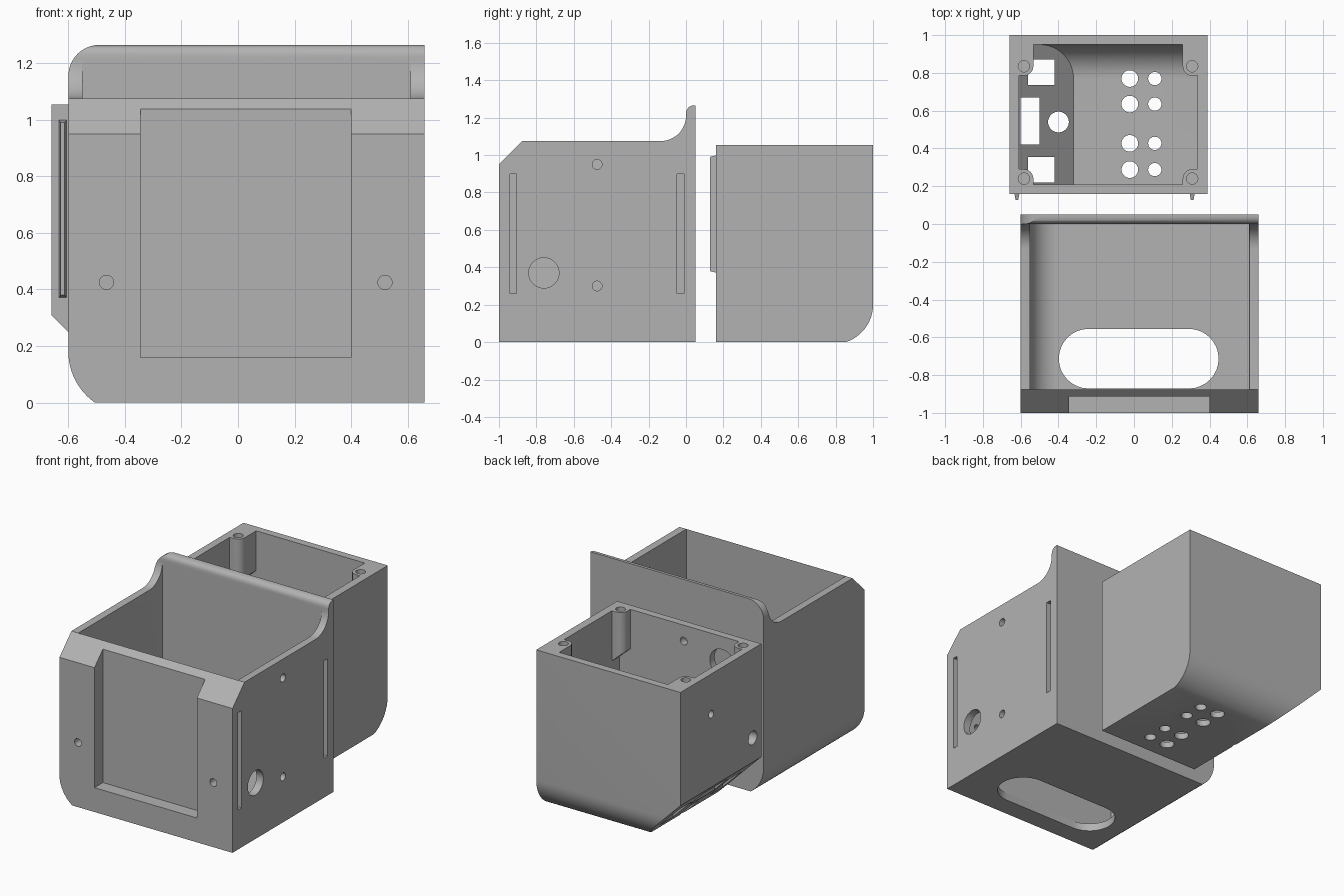
import bpy, bmesh, math

if "Cube" in bpy.data.objects:
    bpy.data.objects.remove(bpy.data.objects["Cube"])

grey = bpy.data.materials.new("plain grey")
grey.diffuse_color = (0.45, 0.45, 0.45, 1)
grey.use_nodes = True
grey.node_tree.nodes["Principled BSDF"].inputs["Base Color"].default_value = grey.diffuse_color


def prism(name, pts, axis, a, b):
    """Extrude a 2D outline along an axis from a to b."""
    place = {'x': lambda p, t: (t, p[0], p[1]),
             'y': lambda p, t: (p[0], t, p[1]),
             'z': lambda p, t: (p[0], p[1], t)}[axis]
    bm = bmesh.new()
    lo = [bm.verts.new(place(p, a)) for p in pts]
    hi = [bm.verts.new(place(p, b)) for p in pts]
    n = len(pts)
    bm.faces.new(lo)
    bm.faces.new(hi)
    for i in range(n):
        bm.faces.new((lo[i], lo[(i + 1) % n], hi[(i + 1) % n], hi[i]))
    bmesh.ops.recalc_face_normals(bm, faces=bm.faces)
    me = bpy.data.meshes.new(name)
    bm.to_mesh(me)
    bm.free()
    me.materials.append(grey)
    ob = bpy.data.objects.new(name, me)
    bpy.context.collection.objects.link(ob)
    return ob


def arc(cx, cy, r, d0, d1, n=12):
    return [(cx + r * math.cos(math.radians(d0 + (d1 - d0) * i / n)),
             cy + r * math.sin(math.radians(d0 + (d1 - d0) * i / n))) for i in range(n + 1)]


def circle(cx, cy, r, n=32):
    return arc(cx, cy, r, 0, 360, n)[:-1]


def rect(u0, u1, v0, v1):
    return [(u0, v0), (u1, v0), (u1, v1), (u0, v1)]


def combine(ob, tool, op='DIFFERENCE'):
    """Apply a boolean and remove the tool."""
    m = ob.modifiers.new("cut", 'BOOLEAN')
    m.object, m.operation, m.solver = tool, op, 'EXACT'
    bpy.context.view_layer.objects.active = ob
    bpy.ops.object.modifier_apply(modifier=m.name)
    bpy.data.objects.remove(tool, do_unlink=True)


def cut(ob, pts, axis, a, b):
    combine(ob, prism("cutter", pts, axis, a, b))


def smooth(ob):
    bpy.ops.object.select_all(action='DESELECT')
    ob.select_set(True)
    bpy.context.view_layer.objects.active = ob
    bpy.ops.object.shade_smooth_by_angle(angle=math.radians(30))


# --- Front bin: side outline with sloped front, swept-up back ---
side = ([(-1, 0), (0.05, 0), (0.05, 1.265)] + arc(0.04, 1.225, 0.04, 90, 180, 6)
        + arc(-0.135, 1.21, 0.135, 0, -90)[0:] + [(-0.875, 1.075), (-1, 0.95)])
front_bin = prism("front_bin", side, 'x', -0.6, 0.66)
# rounded left corners
outline = ([(0.66, -0.0), (0.66, 1.265)] + arc(-0.49, 1.155, 0.11, 90, 180)
           + arc(-0.38, 0.18, 0.22, 180, 234.9))
combine(front_bin, prism("outline", outline, 'y', -1.1, 0.2), 'INTERSECT')
# inner cavity
cavity = [(0.61, 0.05), (0.61, 1.5), (-0.55, 1.5)] + arc(-0.40, 0.20, 0.15, 180, 270)
cut(front_bin, cavity, 'y', -0.875, 0.0)

# rounded inner rims of the side walls
bm = bmesh.new()
bm.from_mesh(front_bin.data)
rim = []
for e in bm.edges:
    p, q = e.verts[0].co, e.verts[1].co
    for x in (-0.55, 0.61):
        if all(abs(v.x - x) < 1e-3 and 1.07 < v.z < 1.22 for v in (p, q)) and abs(p.y - q.y) > 1e-4:
            rim.append(e)
bmesh.ops.bevel(bm, geom=rim, offset=0.035, segments=5, profile=0.5,
                affect='EDGES', clamp_overlap=True)
bm.to_mesh(front_bin.data)
bm.free()

# front panel recess, floor slot
cut(front_bin, rect(-0.345, 0.4, 0.16, 1.3), 'y', -1.1, -0.912)
cut(front_bin, arc(0.29, -0.713, 0.158, -90, 90, 16) + arc(-0.24, -0.713, 0.158, 90, 270, 16),
    'z', -0.1, 0.12)
# front screw holes
for x in (-0.465, 0.52):
    cut(front_bin, circle(x, 0.425, 0.025), 'y', -1.1, -0.8)
# side slots and holes
for y in (-0.923, -0.03):
    cut(front_bin, rect(y - 0.018, y + 0.018, 0.26, 0.9), 'x', 0.625, 0.8)
for y, z, r in ((-0.475, 0.95, 0.026), (-0.475, 0.3, 0.026), (-0.76, 0.37, 0.081)):
    cut(front_bin, circle(y, z, r), 'x', 0.55, 0.8)
smooth(front_bin)

# --- Rear box: rounded back bottom edge, chamfered left bottom edge ---
back = [(0.16, 0), (0.16, 1.055), (1, 1.055)] + arc(0.79, 0.2, 0.21, 0, -72.2)
rear_box = prism("rear_box", back, 'x', -0.66, 0.39)
combine(rear_box, prism("chamfer", [(-0.35, 0), (0.5, 0), (0.5, 1.2), (-0.66, 1.2), (-0.66, 0.31)],
                        'y', 0, 1.2), 'INTERSECT')
# cavity, trimmed to follow the chamfer
hollow = prism("hollow", [(0.21, 0.04), (0.21, 1.3), (0.95, 1.3)] + arc(0.77, 0.22, 0.18, 0, -90),
               'x', -0.61, 0.337)
combine(hollow, prism("trim", [(-0.32, 0.04), (0.5, 0.04), (0.5, 1.4), (-0.61, 1.4), (-0.61, 0.33)],
                      'y', 0, 1.2), 'INTERSECT')
combine(rear_box, hollow)
# vent holes in the floor
for y in (0.77, 0.635, 0.427, 0.288):
    cut(rear_box, circle(-0.022, y, 0.044), 'z', -0.1, 0.15)
    cut(rear_box, circle(0.11, y, 0.035), 'z', -0.1, 0.15)
# openings in the sloped underside
for x0, x1, y0, y1 in ((-0.56, -0.42, 0.735, 0.87), (-0.6, -0.5, 0.42, 0.67), (-0.56, -0.42, 0.22, 0.355)):
    cut(rear_box, rect(x0, x1, y0, y1), 'z', -0.1, 0.45)
cut(rear_box, circle(-0.4, 0.54, 0.055), 'z', -0.1, 0.25)
# wall holes
for y, z, r in ((0.68, 0.79, 0.025), (0.25, 0.47, 0.045)):
    cut(rear_box, circle(y, z, r), 'x', -0.8, -0.58)
for x, z, r in ((-0.13, 0.95, 0.025), (-0.41, 0.88, 0.09)):
    cut(rear_box, circle(x, z, r), 'y', 0.1, 0.23)
smooth(rear_box)

# --- Corner screw posts with rounded inner corner and tapered foot ---
for sx, x, wall in ((1, -0.583, -0.615), (-1, 0.308, 0.342)):
    for sy, y, end in ((-1, 0.835, 0.955), (1, 0.24, 0.205)):
        d = 0.05
        curve = [(x + sx * (u - 0), y + sy * v) for u, v in arc(0, 0, d, 0, 90, 10)]
        pts = [(wall, end), (x + sx * d, end)] + curve + [(wall, y + sy * d)]
        post = prism("corner_post", pts, 'z', 0.72, 1.055)
        for v in post.data.vertices:
            if v.co.z < 0.8:
                v.co.z += 0.9 * abs(v.co.x - wall)
        cut(post, circle(x, y, 0.03, 24), 'z', 0.9, 1.2)
        cut(rear_box, circle(x, y, 0.03, 24), 'z', 0.9, 1.2)
        smooth(post)
smooth(rear_box)

# --- Tapered rails that slide into the bin ---
for x in (-0.62, 0.308):
    rail = prism("rail", [(0.165, 0.37), (0.165, 1.0), (0.128, 0.99), (0.128, 0.38)],
                 'x', x - 0.014, x + 0.014)
    for v in rail.data.vertices:
        if v.co.y < 0.14:
            v.co.x = x + (v.co.x - x) * 0.5
